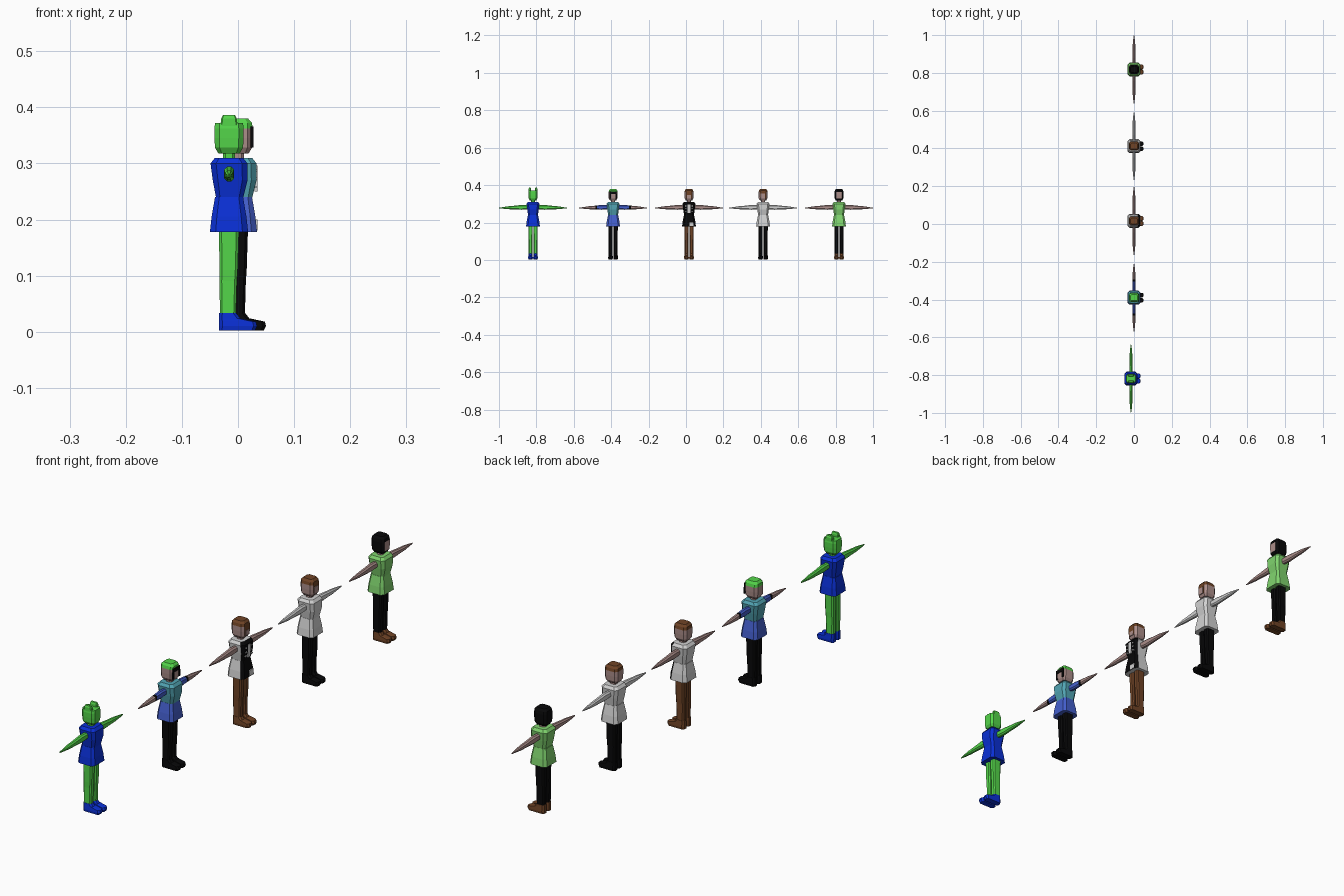
import bpy, bmesh

if "Cube" in bpy.data.objects:
    bpy.data.objects.remove(bpy.data.objects["Cube"])

# ---------- colours ----------
def srgb(r, g, b):
    f = lambda c: c / 12.92 if c <= 0.04045 else ((c + 0.055) / 1.055) ** 2.4
    return (f(r / 255), f(g / 255), f(b / 255), 1)

COLOURS = {
    "bright green": srgb(84, 214, 74), "deep blue": srgb(10, 48, 215),
    "teal": srgb(82, 165, 180), "mid blue": srgb(68, 95, 205),
    "black": srgb(8, 8, 9), "skin": srgb(172, 142, 138),
    "light grey": srgb(210, 210, 210), "brown": srgb(112, 68, 38),
    "light green": srgb(128, 212, 110),
}
MATS = {}
for n, c in COLOURS.items():
    MATS[n] = bpy.data.materials.new(n)
    MATS[n].diffuse_color = c
ORDER = list(COLOURS)

# ---------- loft of chamfered rectangles; ring = (t, a0, a1, b0, b1) ----------
def loft(name, rings, colour, origin, axis="z", cut=0.2):
    bm = bmesh.new()
    loops = []
    for t, a0, a1, b0, b1 in rings:
        c = min(a1 - a0, b1 - b0) * cut
        pts = [(a0 + c, b0), (a1 - c, b0), (a1, b0 + c), (a1, b1 - c),
               (a1 - c, b1), (a0 + c, b1), (a0, b1 - c), (a0, b0 + c)]
        loops.append([bm.verts.new((a, b, t) if axis == "z" else (a, t, b)) for a, b in pts])
    for lo, hi in zip(loops, loops[1:]):
        for i in range(8):
            j = (i + 1) % 8
            bm.faces.new((lo[i], lo[j], hi[j], hi[i]))
    bm.faces.new(loops[0][::-1])
    bm.faces.new(loops[-1])
    bmesh.ops.recalc_face_normals(bm, faces=bm.faces)
    me = bpy.data.meshes.new(name)
    rule = colour if callable(colour) else (lambda p, n: colour)
    picks = [rule(f.calc_center_median(), f.normal) for f in bm.faces]
    used = [c for c in ORDER if c in picks]
    for f, p in zip(bm.faces, picks):
        f.material_index = used.index(p)
    bm.to_mesh(me)
    bm.free()
    for c in used:
        me.materials.append(MATS[c])
    ob = bpy.data.objects.new(name, me)
    ob.location = origin
    bpy.context.collection.objects.link(ob)
    return ob

def sym(t, a, b, da=0.0):
    return (t, da - a, da + a, -b, b)

def plate(name, x, y0, y1, z0, z1, colour, origin):
    loft(name, [(z0, x - 0.004, x + 0.001, y0, y1), (z1, x - 0.004, x + 0.001, y0, y1)],
         colour, origin, cut=0.01)

# ---------- one figure, facing +x, arms out along y ----------
def figure(tag, x, y, head, torso, skirt, arm, legs, shoes, neck="skin"):
    o = (x, y, 0)
    loft(tag + "_head", [sym(.318, .019, .017), sym(.328, .025, .023), sym(.345, .026, .024),
                         sym(.362, .026, .024), sym(.372, .025, .022), sym(.380, .018, .016)][:6 if tag != "rabbit" else 5],
         head, o, cut=.18)
    loft(tag + "_neck", [sym(.300, .011, .011), sym(.322, .011, .011)], neck, o)
    loft(tag + "_torso", [sym(.238, .024, .026, .001), sym(.270, .031, .031, .002),
                          sym(.300, .033, .034), sym(.310, .025, .027)], torso, o, cut=.15)
    loft(tag + "_skirt", [sym(.178, .034, .037), sym(.205, .031, .034), sym(.240, .025, .027)],
         skirt, o, cut=.15)
    for s, side in ((-1, "right"), (1, "left")):
        # arm: spindle tapering to the hand
        prof = [(.028, .009, .011), (.06, .009, .013), (.085, .008, .011), (.095, .008, .010),
                (.13, .007, .008), (.155, .005, .005), (.181, .001, .002)]
        loft(f"{tag}_{side}_arm", [(s * t, -a, a, .282 - .03 * (t - .03) - b, .282 - .03 * (t - .03) + b)
                                   for t, a, b in prof], arm, o, "y", .28)
        oy = (x, y + s * .0135, 0)
        loft(f"{tag}_{side}_leg", [(.02, -.016, .012, -.010, .010), (.09, -.017, .014, -.010, .010),
                                   (.11, -.017, .0155, -.011, .011), (.19, -.018, .018, -.012, .012)],
             legs, oy)
        # shoe: ankle cuff and toe wedge
        loft(f"{tag}_{side}_shoe", [(.002, -.018, .046, -.011, .011), (.010, -.018, .050, -.0125, .0125),
                                    (.018, -.018, .048, -.012, .012), (.024, -.018, .020, -.0115, .0115),
                                    (.033, -.0175, .013, -.011, .011)], shoes, oy, cut=.25)
    return o

# ---------- colour rules ----------
def top_hair(hair, face, z=.365):
    return lambda p, n: hair if p.z > z else face

def hood(p, n):
    return "skin" if n.x > .9 and p.z < .365 else "black"

def brown_front(p, n):
    return "brown" if p.z > .365 or n.x > .9 else "skin"

def open_coat(p, n):
    return "black" if n.x > .5 and abs(n.z) < .9 else "light grey"

def short_sleeve(p, n):
    r = abs(p.y)
    return "mid blue" if r < .085 else "black" if r < .095 else "skin"

# ---------- the row of five ----------
G = "bright green"
o = figure("rabbit", -.016, -.818, G, "deep blue", "deep blue", G, G, "deep blue", G)
for s, side in ((-1, "right"), (1, "left")):
    loft(f"rabbit_{side}_ear", [sym(.36, .016, .0065), sym(.380, .014, .0065), sym(.386, .011, .004)],
         G, (o[0], o[1] + s * .0165, 0))

o = figure("blue_dress", 0, -.39, top_hair(G, "skin"), "teal", "mid blue", short_sleeve, "black", "black")
plate("blue_dress_fringe", .0265, -.019, .019, .352, .366, "black", o)
for s in (-1, 1):
    plate("blue_dress_side_lock", .0265, s * .016 - .004, s * .016 + .004, .328, .352, "black", o)

o = figure("open_coat", 0, .016, brown_front, open_coat, open_coat, "skin", "brown", "brown")
plate("open_coat_face", .0265, -.010, .010, .328, .346, "skin", o)
plate("open_coat_shirt", .0335, -.007, .007, .250, .296, "light grey", o)
plate("open_coat_hem", .0335, .002, .024, .180, .200, "light grey", o)
for s in (-1, 1):
    for k in range(3):
        plate("open_coat_lace", .0335, s * .017 - .004, s * .017 + .004, .256 + .015 * k, .260 + .015 * k,
              "light grey", o)

o = figure("grey_coat", 0, .412, brown_front, "light grey", "light grey", "light grey", "black", "black")
plate("grey_coat_face", .0265, -.014, .010, .328, .354, "skin", o)

figure("green_dress", 0, .818, hood, "light green", "light green", "skin", "black", "brown")

for m in bpy.data.materials:
    if m.users and not m.is_grease_pencil:
        m.use_nodes = True
        m.node_tree.nodes["Principled BSDF"].inputs["Base Color"].default_value = m.diffuse_color
